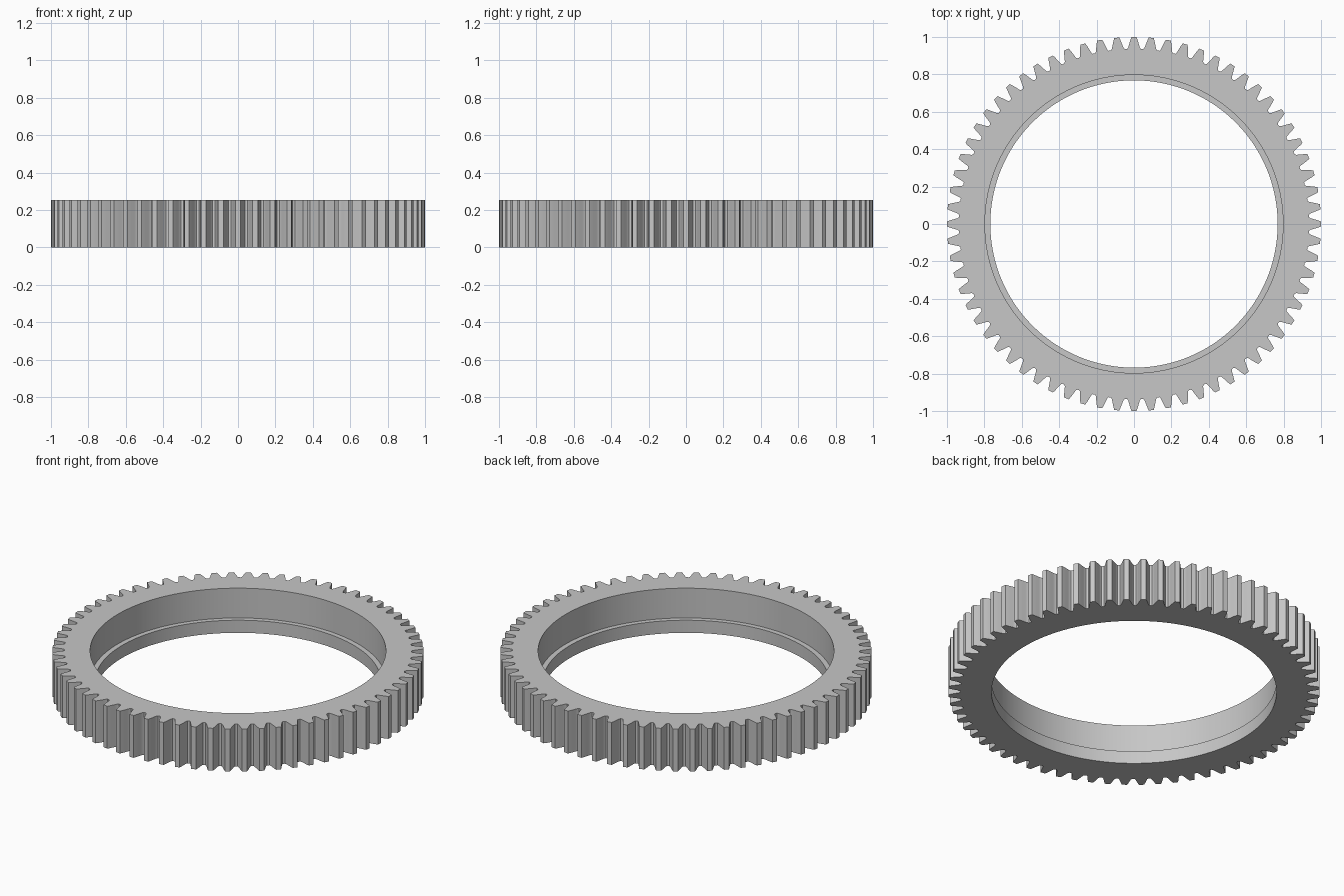
import bpy, bmesh, math

cube = bpy.data.objects.get("Cube")
if cube:
    bpy.data.objects.remove(cube, do_unlink=True)

TEETH = 68
HEIGHT = 0.252
BORE, LIP, LEDGE = 0.797, 0.768, 0.075

# Half of one tooth: (radius, half thickness), from tip to root
FLANK = [(1.0, 0.0135), (0.986, 0.0187), (0.971, 0.0232),
         (0.955, 0.0278), (0.943, 0.0315), (0.936, 0.0365)]

grey = bpy.data.materials.new("plain grey")
grey.use_nodes = True
colour = (0.57, 0.57, 0.57, 1)
grey.diffuse_color = colour
grey.node_tree.nodes["Principled BSDF"].inputs["Base Color"].default_value = colour

# Whole tooth as (radius, angle), mirrored about its centre line
tooth = [(r, -w / r) for r, w in reversed(FLANK)] + [(r, w / r) for r, w in FLANK]

# Sweep the ring's cross-section round the axis, its outer radius following the teeth
bm = bmesh.new()
columns = []
for i in range(TEETH):
    for radius, offset in tooth:
        a = math.tau * i / TEETH + offset
        section = [(radius, 0), (radius, HEIGHT), (BORE, HEIGHT),
                   (BORE, LEDGE), (LIP, LEDGE), (LIP, 0)]
        columns.append([bm.verts.new((r * math.cos(a), r * math.sin(a), z))
                        for r, z in section])
for here, there in zip(columns, columns[1:] + columns[:1]):
    for k in range(len(here)):
        n = (k + 1) % len(here)
        bm.faces.new((here[k], there[k], there[n], here[n]))
bmesh.ops.recalc_face_normals(bm, faces=bm.faces)

mesh = bpy.data.meshes.new("ring_gear")
bm.to_mesh(mesh)
bm.free()
mesh.materials.append(grey)
gear = bpy.data.objects.new("ring_gear", mesh)
bpy.context.collection.objects.link(gear)

# Smooth the bore and flanks, keep the edges crisp
bpy.ops.object.select_all(action='DESELECT')
gear.select_set(True)
bpy.context.view_layer.objects.active = gear
bpy.ops.object.shade_smooth_by_angle(angle=math.radians(25))
